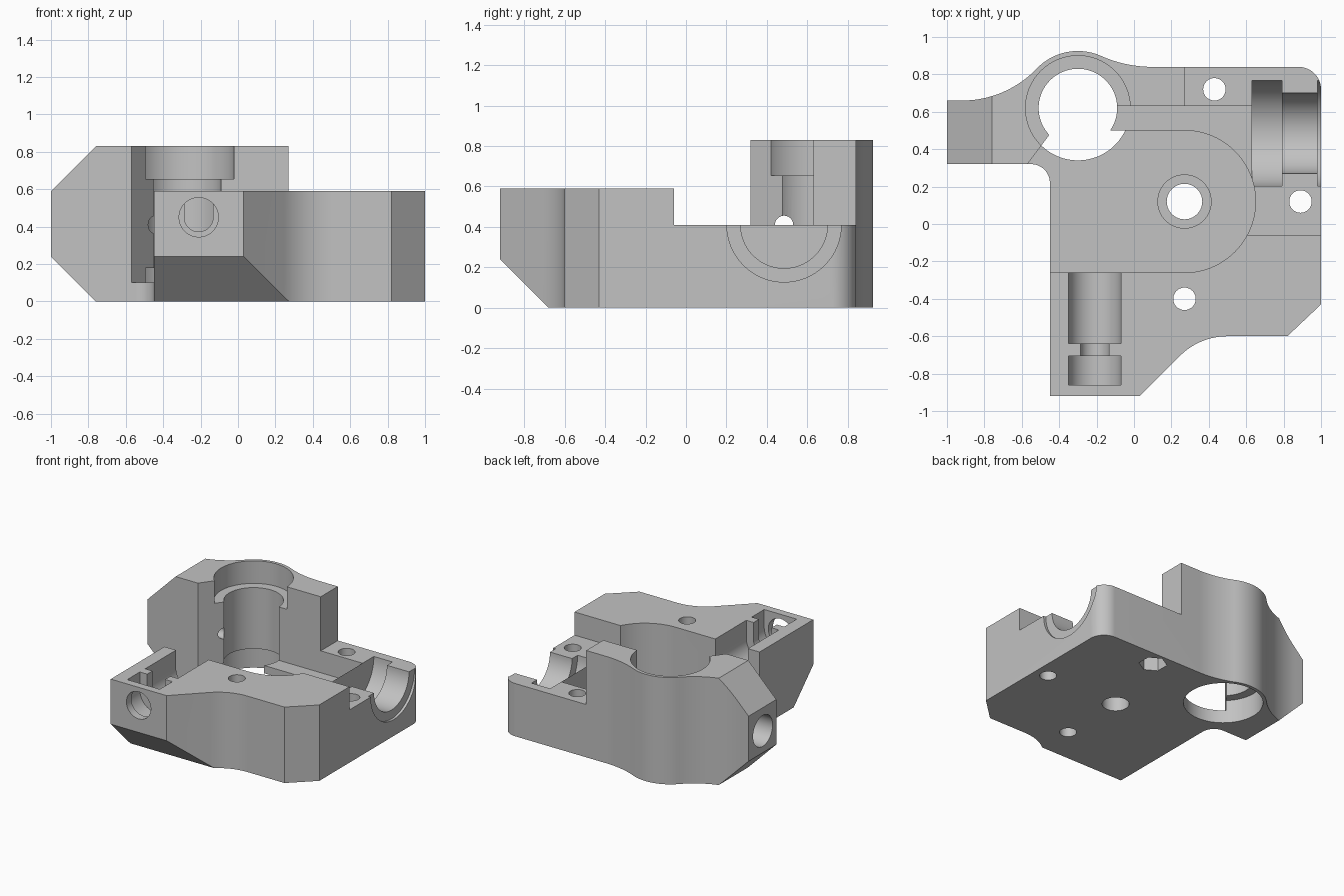
import bpy, bmesh
from math import pi, cos, sin, atan2, radians
from mathutils import Matrix, Vector

cube = bpy.data.objects.get("Cube")
if cube:
    bpy.data.objects.remove(cube, do_unlink=True)

grey = bpy.data.materials.new("light_grey")
grey.use_nodes = True
grey.diffuse_color = (0.54, 0.54, 0.54, 1)
grey.node_tree.nodes["Principled BSDF"].inputs["Base Color"].default_value = (0.54, 0.54, 0.54, 1)


def make(name, bm):
    bmesh.ops.recalc_face_normals(bm, faces=bm.faces)
    mesh = bpy.data.meshes.new(name)
    bm.to_mesh(mesh)
    bm.free()
    mesh.materials.append(grey)
    obj = bpy.data.objects.new(name, mesh)
    bpy.context.scene.collection.objects.link(obj)
    return obj


def prism(name, points, z0, z1):
    bm = bmesh.new()
    face = bm.faces.new([bm.verts.new((x, y, z0)) for x, y in points])
    top = bmesh.ops.extrude_face_region(bm, geom=[face])["geom"]
    verts = [v for v in top if isinstance(v, bmesh.types.BMVert)]
    bmesh.ops.translate(bm, verts=verts, vec=(0, 0, z1 - z0))
    return make(name, bm)


def box(name, x0, x1, y0, y1, z0, z1):
    return prism(name, [(x0, y0), (x1, y0), (x1, y1), (x0, y1)], z0, z1)


def rod(name, start, end, radius, sides=64):
    a, b = Vector(start), Vector(end)
    turn = (b - a).to_track_quat("Z", "Y").to_matrix().to_4x4()
    bm = bmesh.new()
    bmesh.ops.create_cone(bm, cap_ends=True, segments=sides, radius1=radius, radius2=radius,
                          depth=(b - a).length, matrix=Matrix.Translation((a + b) / 2) @ turn)
    return make(name, bm)


def arc(cx, cy, r, a0, a1, n=20):
    steps = [radians(a0 + (a1 - a0) * i / n) for i in range(n + 1)]
    return [(cx + r * cos(a), cy + r * sin(a)) for a in steps]


def combine(body, tool, operation="DIFFERENCE"):
    mod = body.modifiers.new("bool", "BOOLEAN")
    mod.operation, mod.solver, mod.object = operation, "EXACT", tool
    bpy.context.view_layer.update()
    graph = bpy.context.evaluated_depsgraph_get()
    mesh = bpy.data.meshes.new_from_object(body.evaluated_get(graph))
    body.modifiers.clear()
    body.data = mesh
    bpy.data.objects.remove(tool, do_unlink=True)


# Plan outline: front block, rounded corner, collar blended into the ear
bx, by, collar = -0.30, 0.62, 0.305


def blend(cx, y):
    """Radius and tangent angle of a hollow curve from a straight edge to the collar."""
    dx, dy = bx - cx, y - by
    r = (dx * dx + dy * dy - collar ** 2) / (2 * (collar - dy))
    return r, atan2(by - y - r, dx) * 180 / pi


r1, a1 = blend(0.10, 0.84)
r2, a2 = blend(-0.92, 0.66)
outline = [(-0.45, -0.92), (0.03, -0.92)]
outline += arc(0.50, -0.96, 0.36, 135, 90)
outline += [(0.82, -0.60), (1, -0.43)]
outline += arc(0.88, 0.72, 0.12, 0, 90)
outline += arc(0.10, 0.84 + r1, r1, -90, a1)
outline += arc(bx, by, collar, a1 + 180, a2 + 180)[1:]
outline += arc(-0.92, 0.66 + r2, r2, a2, -90)[1:]
outline += [(-1, 0.66), (-1, 0.32)]
outline += arc(-0.55, 0.22, 0.10, 90, 0)
body = prism("housing_block", outline, 0, 0.83)

# Stepped top: low front deck, lower right rear deck
combine(body, box("front_step", -0.7, 1.2, -1.2, 0.25, 0.59, 1))
combine(body, box("rear_step", 0.27, 1.2, -0.06, 1.2, 0.41, 1))


# Sloping chamfers of the ear and the front foot
def wedge(name, points, matrix):
    tool = prism(name, points, -2, 2)
    tool.data.transform(matrix)
    return tool


upright = Matrix.Rotation(pi / 2, 4, "X")
sideways = Matrix(((0, 0, 1, 0), (1, 0, 0, 0), (0, 1, 0, 0), (0, 0, 0, 1)))
combine(body, wedge("ear_low", [(-1.1, 0.34), (-1.1, -0.1), (-0.66, -0.1)], upright))
combine(body, wedge("ear_high", [(-1.1, 0.49), (-1.1, 0.93), (-0.66, 0.93)], upright))
combine(body, wedge("foot", [(-1.02, 0.34), (-1.02, -0.1), (-0.58, -0.1)], sideways))

# Round gear pocket, open to the left side, with a raised ledge behind it
pocket = [(-0.7, -0.26)] + arc(0.27, 0.12, 0.38, -90, 90, 40)
pocket += [(-0.435, 0.50), (-0.57, 0.32), (-0.7, 0.30)]
combine(body, prism("gear_pocket", pocket, 0.10, 1))
combine(body, box("gear_ledge", -0.30, 0.63, 0.20, 0.63, 0.24, 1))
combine(body, rod("gear_boss", (0.27, 0.12, 0.05), (0.27, 0.12, 0.125), 0.145), "UNION")

# Vertical bore through the collar, widened at both ends
for r, z0, z1 in [(0.21, -0.1, 1), (0.28, 0.655, 1), (0.28, -0.1, 0.18)]:
    combine(body, rod("collar_bore", (bx, by, z0), (bx, by, z1), r))

# Half-round bearing seat in the right side
for r, x0, x1 in [(0.283, 0.63, 0.79), (0.215, 0.7, 1.1), (0.283, 0.98, 1.1)]:
    combine(body, rod("bearing_seat", (x0, 0.485, 0.41), (x1, 0.485, 0.41), r))

# Slot for a stepped pin in the front block
for r, y0, y1 in [(0.14, -0.86, -0.705), (0.077, -0.75, -0.60), (0.14, -0.64, -0.22)]:
    combine(body, rod("pin_round", (-0.21, y0, 0.45), (-0.21, y1, 0.45), r))
    combine(body, box("pin_slot", -0.21 - r, -0.21 + r, y0, y1, 0.45, 0.8))
combine(body, rod("pin_hole", (-0.21, -1, 0.45), (-0.21, -0.8, 0.45), 0.105))

# Stepped cross hole in the ear
combine(body, rod("ear_hole", (-1.1, 0.485, 0.41), (-0.4, 0.485, 0.41), 0.045))
combine(body, rod("ear_socket", (-1.1, 0.485, 0.41), (-0.68, 0.485, 0.41), 0.12))

# Shaft hole, screw holes and nut recess
for x, y, r in [(0.27, 0.12, 0.095), (0.43, 0.72, 0.06), (0.89, 0.12, 0.06), (0.27, -0.40, 0.06)]:
    combine(body, rod("screw_hole", (x, y, -0.1), (x, y, 1), r, 40))
combine(body, rod("nut_recess", (0.43, 0.72, -0.1), (0.43, 0.72, 0.12), 0.10, 6))

# Smooth the round walls, keep edges sharp
bpy.ops.object.select_all(action="DESELECT")
body.select_set(True)
bpy.context.view_layer.objects.active = body
bpy.ops.object.shade_smooth_by_angle(angle=radians(25))
